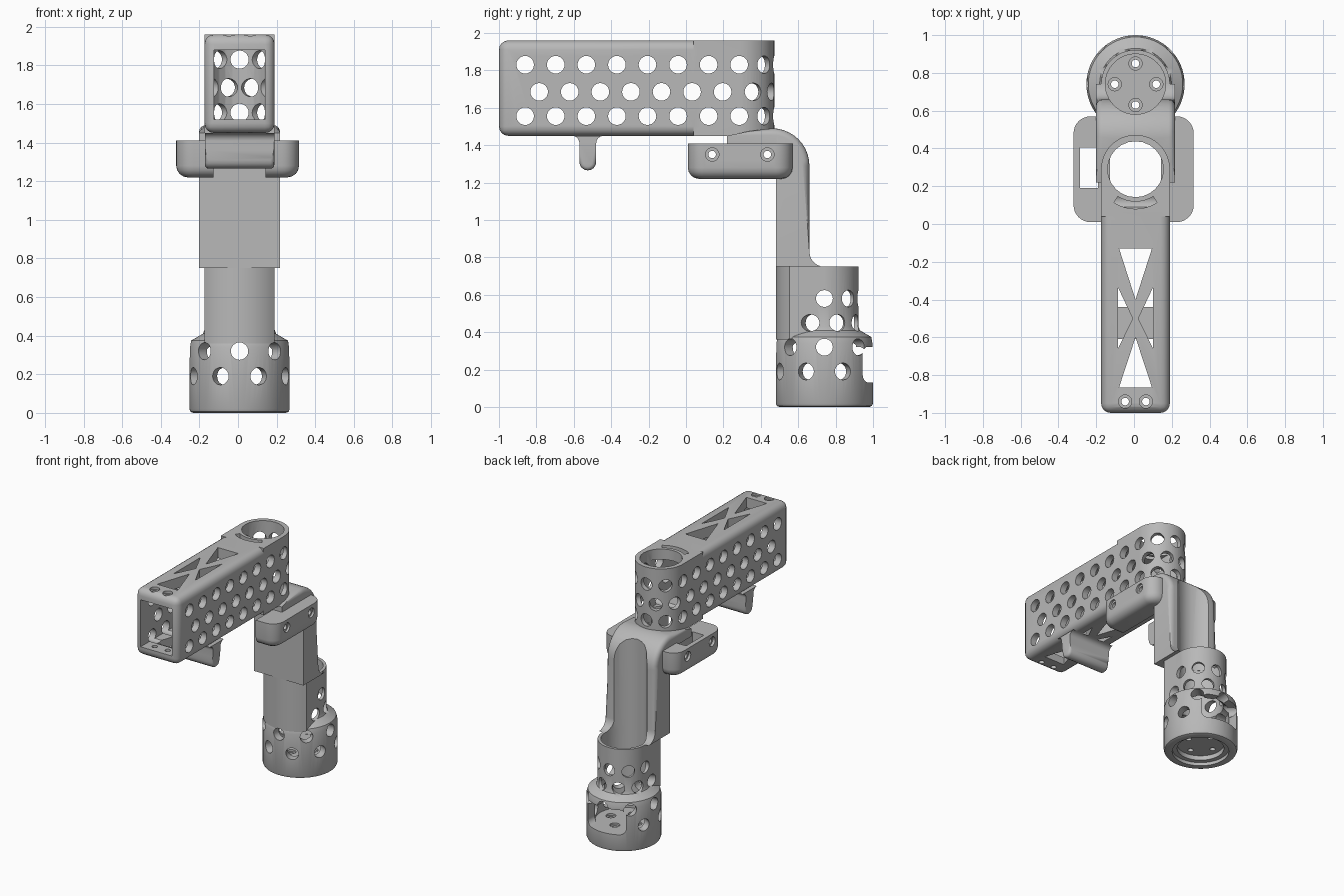
import bpy, bmesh
from math import sin, cos, radians, asin, degrees, pi
from mathutils import Matrix, Vector

if "Cube" in bpy.data.objects:
    bpy.data.objects.remove(bpy.data.objects["Cube"])

CX = 0.008          # middle plane
BORE_Y = 0.29       # vertical bore at the back of the housing
CUP_Y = 0.74        # axis of the lower cup

grey = bpy.data.materials.new("plain_grey")
grey.use_nodes = True
grey.diffuse_color = (0.48, 0.48, 0.48, 1)
grey.node_tree.nodes["Principled BSDF"].inputs["Base Color"].default_value = grey.diffuse_color


def finish(bm, name):
    bmesh.ops.recalc_face_normals(bm, faces=bm.faces)
    mesh = bpy.data.meshes.new(name)
    bm.to_mesh(mesh)
    bm.free()
    mesh.materials.append(grey)
    ob = bpy.data.objects.new(name, mesh)
    bpy.context.collection.objects.link(ob)
    return ob


def arc(cx, cy, r, a, b, n=8):
    steps = [radians(a + (b - a) * i / n) for i in range(n + 1)]
    return [(cx + r * cos(t), cy + r * sin(t)) for t in steps]


def rounded(x0, x1, y0, y1, r):
    return (arc(x1 - r, y1 - r, r, 0, 90) + arc(x0 + r, y1 - r, r, 90, 180)
            + arc(x0 + r, y0 + r, r, 180, 270) + arc(x1 - r, y0 + r, r, 270, 360))


def prism(name, outlines, axis, a, b, bevel=0, pick=None, segments=4):
    """Extrude outlines along an axis; pick chooses the edges to round."""
    place = {"x": lambda u, v, w: (w, u, v), "y": lambda u, v, w: (u, w, v),
             "z": lambda u, v, w: (u, v, w)}[axis]
    shift = Vector(place(0, 0, b - a))
    bm = bmesh.new()
    for pts in outlines:
        face = bm.faces.new([bm.verts.new(place(u, v, a)) for u, v in pts])
        new = bmesh.ops.extrude_face_region(bm, geom=[face], use_keep_orig=True)["geom"]
        bmesh.ops.translate(bm, verts=[v for v in new if isinstance(v, bmesh.types.BMVert)], vec=shift)
    if bevel:
        bmesh.ops.recalc_face_normals(bm, faces=bm.faces)
        edges = [e for e in bm.edges if pick(e.verts[0].co, e.verts[1].co)]
        bmesh.ops.bevel(bm, geom=edges, offset=bevel, segments=segments, profile=0.5, affect="EDGES")
    return finish(bm, name)


def box(x0, x1, y0, y1):
    return [(x0, y0), (x1, y0), (x1, y1), (x0, y1)]


def rods(name, items):
    """Cylinders from (start, end, radius) items, for drilling."""
    bm = bmesh.new()
    for start, end, r in items:
        p, q = Vector(start), Vector(end)
        turn = (q - p).to_track_quat("Z", "Y").to_matrix().to_4x4()
        bmesh.ops.create_cone(bm, cap_ends=True, segments=24, radius1=r, radius2=r,
                              depth=(q - p).length, matrix=Matrix.Translation((p + q) / 2) @ turn)
    return finish(bm, name)


def radial(cy, z, angles, r0, r1, r):
    return [((CX + r0 * cos(radians(a)), cy + r0 * sin(radians(a)), z),
             (CX + r1 * cos(radians(a)), cy + r1 * sin(radians(a)), z), r) for a in angles]


def combine(ob, others, mode="DIFFERENCE"):
    bpy.context.view_layer.objects.active = ob
    for other in others:
        mod = ob.modifiers.new("shape", "BOOLEAN")
        mod.operation, mod.solver, mod.object = mode, "EXACT", other
        bpy.ops.object.modifier_apply(modifier=mod.name)
        bpy.data.objects.remove(other)


# Housing: rounded box joined to a round back end
W = 0.182
housing = prism("housing", [box(CX - W, CX + W, -1, 0.07)], "z", 1.45, 1.96, 0.05,
                lambda p, q: min(p.y, q.y) < -0.9)
back = prism("housing_back", [[(CX - W, 0.04), (CX + W, 0.04)] + arc(CX, BORE_Y, W, 0, 180, 32)],
             "z", 1.45, 1.96)
combine(housing, [back], "UNION")

# Hollow interior and vertical bore
combine(housing, [
    prism("cavity", [box(CX - 0.133, CX + 0.133, -1.1, BORE_Y)], "z", 1.52, 1.88),
    rods("bore", [((CX, BORE_Y, 1.3), (CX, BORE_Y, 2.1), 0.148)])])

# Perforated sides and back
holes = []
for z, first, count, angles in ((1.83, -0.86, 8, (45, 90, 135)),
                                (1.685, -0.785, 7, (22.5, 67.5, 112.5, 157.5)),
                                (1.555, -0.86, 8, (45, 90, 135))):
    holes += [((-0.4, first + 0.1635 * i, z), (0.4, first + 0.1635 * i, z), 0.047) for i in range(count)]
    holes += radial(BORE_Y, z, angles, 0.13, 0.25, 0.047)
combine(housing, [rods("side_holes", holes)])

# Truss openings, curved slot and front screw holes
truss = [[(CX - 0.087, -0.13), (CX, -0.4), (CX + 0.087, -0.13)],
         [(CX - 0.087, -0.865), (CX, -0.6), (CX + 0.087, -0.865)]]
truss += [[(CX + s * 0.093, -0.335), (CX + s * 0.015, -0.5), (CX + s * 0.093, -0.66)] for s in (-1, 1)]
slot = arc(CX, BORE_Y, 0.21, 237, 303) + arc(CX, BORE_Y, 0.172, 303, 237)
screws = [(CX + s * 0.055, -0.94) for s in (-1, 1)]
combine(housing, [
    prism("truss_cut", truss, "z", 1.3, 2.1),
    prism("slot_cut", [slot], "z", 1.8, 2.1),
    rods("screw_cut", [((x, y, 1.3), (x, y, 2.1), 0.02) for x, y in screws]),
    rods("sink_cut", [((x, y, 1.94), (x, y, 2.1), 0.035) for x, y in screws])])

# Finger tab under the housing, flared into it
tab_shape = (arc(-0.61, 1.41, 0.04, 90, 0) + arc(-0.525, 1.31, 0.045, 180, 360)
             + arc(-0.44, 1.41, 0.04, 180, 90))
tab = prism("finger_tab", [tab_shape], "x", CX - W + 0.002, CX + W - 0.002, 0.02,
            lambda p, q: p.x == q.x and max(p.z, q.z) < 1.36, 3)

# Side bracket with an open middle, a slot and cross screws
bracket = prism("side_bracket", [rounded(-0.32, 0.316, 0.01, 0.57, 0.09)], "z", 1.22, 1.41, 0.06,
                lambda p, q: max(p.z, q.z) < 1.3)
cross = [(y, 1.35) for y in (0.14, 0.435)]
combine(bracket, [
    prism("middle_cut", [box(CX - 0.135, CX + 0.135, -0.1, 0.475)], "z", 1.1, 1.6),
    prism("strap_slot", [box(-0.285, -0.19, 0.19, 0.405)], "z", 1.1, 1.6),
    rods("cross_holes", [((-0.5, y, z), (0.5, y, z), 0.02) for y, z in cross]),
    rods("cross_sinks", [((s * 0.3, y, z), (s * 0.5, y, z), 0.036) for y, z in cross for s in (-1, 1)])])

# Grip: bent side profile with a round channel down its back
grip_shape = ([(0.48, 0.75), (0.48, 1.39), (0.22, 1.39), (0.22, 1.45), (0.34, 1.475)]
              + arc(0.46, 1.29, 0.2, 90, 0, 10) + arc(0.74, 0.83, 0.08, 180, 270, 6))
grip = prism("grip", [grip_shape], "x", CX - 0.21, CX + 0.21, 0.035,
             lambda p, q: p.x == q.x and min(p.y, q.y) > 0.33 and min(p.z, q.z) > 0.82, 4)
combine(grip, [
    rods("bore_cut", [((CX, BORE_Y, 1.1), (CX, BORE_Y, 1.7), 0.148)]),
    rods("channel_cut", [((CX, CUP_Y, 0.5), (CX, CUP_Y, 1.7), 0.16)])])

# Cup: turned profile with a floor, wide collar and narrow neck
profile = [(0, 0.06), (0.165, 0.06), (0.165, 0.025), (0.2, 0.025), (0.2, 0), (0.24, 0),
           (0.254, 0.006), (0.26, 0.02), (0.26, 0.34), (0.25, 0.375), (0.215, 0.395), (0.19, 0.41),
           (0.182, 0.43), (0.182, 0.75), (0.16, 0.75), (0.16, 0.36), (0.2, 0.33), (0.2, 0.13), (0, 0.13)]
bm = bmesh.new()
verts = [bm.verts.new((CX + r, CUP_Y, z)) for r, z in profile]
line = [bm.edges.new(pair) for pair in zip(verts, verts[1:])]
bmesh.ops.spin(bm, geom=verts + line, cent=(CX, CUP_Y, 0), axis=(0, 0, 1),
               angle=2 * pi, steps=64, use_duplicate=False)
bmesh.ops.remove_doubles(bm, verts=bm.verts, dist=0.0005)
cup = finish(bm, "cup")

# Thick front of the neck, carrying the collar radius upward
half = degrees(asin(W / 0.26))
front = ([(CX - W, CUP_Y)] + arc(CX, CUP_Y, 0.26, 270 - half, 270 + half, 16)
         + [(CX + W, CUP_Y)] + arc(CX, CUP_Y, 0.17, 360, 180, 24))
combine(cup, [prism("neck_front", [front], "z", 0.36, 0.75)], "UNION")

# Cup holes, rear window and floor screws
eighths = [45 * i for i in range(8)]
holes = radial(CUP_Y, 0.58, eighths[:5], 0.14, 0.3, 0.045)
holes += radial(CUP_Y, 0.45, [a - 22.5 for a in eighths[:6]], 0.14, 0.3, 0.045)
holes += radial(CUP_Y, 0.32, eighths, 0.155, 0.35, 0.045)
holes += radial(CUP_Y, 0.19, [a + 22.5 for a in eighths], 0.155, 0.35, 0.045)
combine(cup, [
    rods("cup_holes", holes),
    prism("window_cut", [rounded(CX - 0.16, CX + 0.16, 0.132, 0.322, 0.04)], "y", CUP_Y + 0.1, 1.2),
    rods("floor_holes", [((CX + 0.11 * cos(radians(a)), CUP_Y + 0.11 * sin(radians(a)), -0.1),
                          (CX + 0.11 * cos(radians(a)), CUP_Y + 0.11 * sin(radians(a)), 0.2), 0.02)
                         for a in eighths[::2]]),
    rods("floor_sinks", [((CX + 0.11 * cos(radians(a)), CUP_Y + 0.11 * sin(radians(a)), 0.115),
                          (CX + 0.11 * cos(radians(a)), CUP_Y + 0.11 * sin(radians(a)), 0.2), 0.035)
                         for a in eighths[::2]])])

# Smooth rounded areas, keep edges crisp
for ob in bpy.context.selected_objects:
    ob.select_set(False)
for ob in (housing, tab, bracket, grip, cup):
    ob.select_set(True)
bpy.context.view_layer.objects.active = housing
bpy.ops.object.shade_smooth_by_angle(angle=radians(35))
